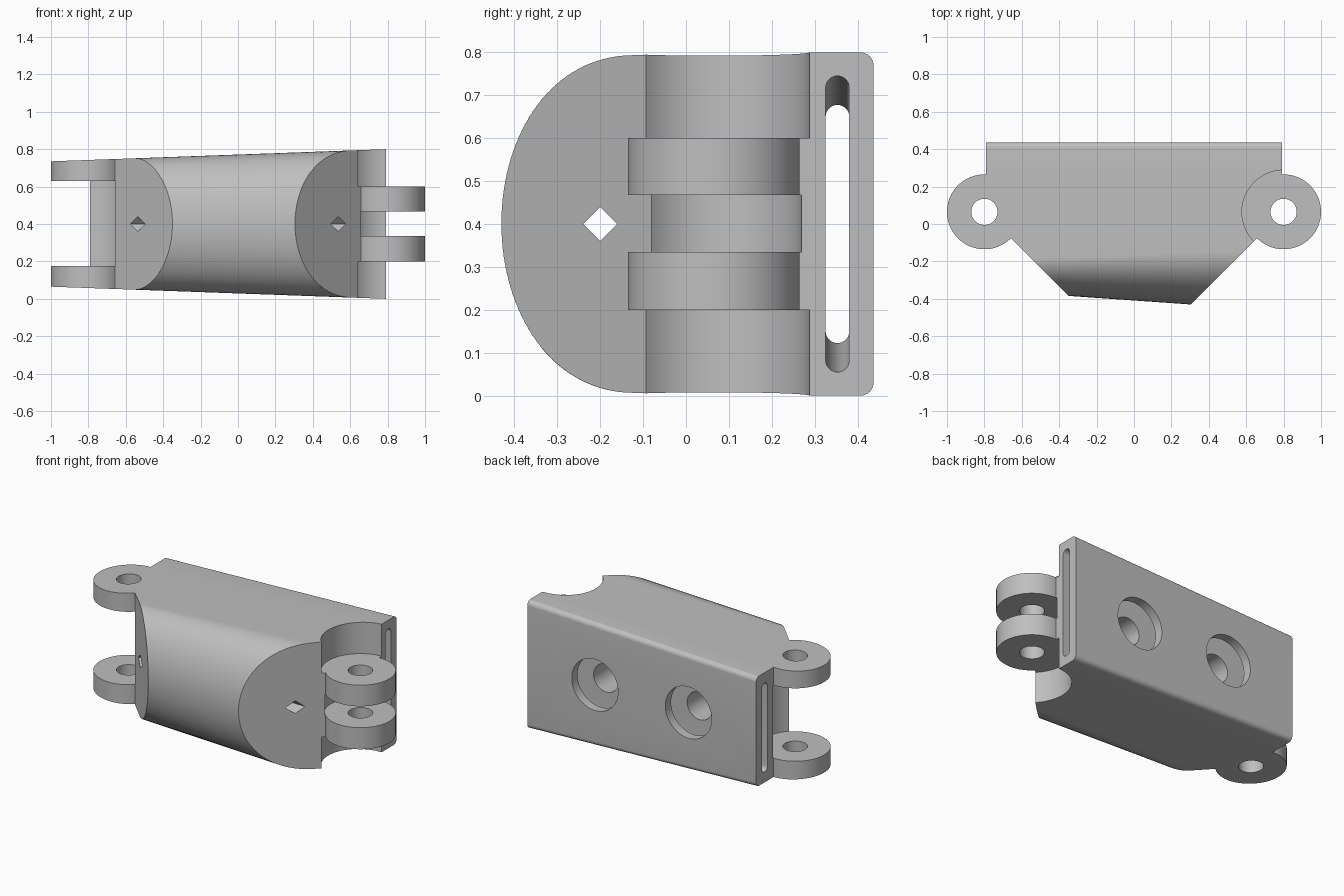
import bpy, bmesh
from math import sin, cos, pi

cube = bpy.data.objects.get("Cube")
if cube:
    bpy.data.objects.remove(cube, do_unlink=True)

PIN_X, PIN_Y, MID_Z = 0.8, 0.065, 0.4   # hinge pin axes and mid height
END_X = 0.79                            # flat ends of the body
BACK_Y = 0.437


def loft(name, ring_a, ring_b):
    """Closed solid between two rings with equal point counts."""
    bm = bmesh.new()
    a = [bm.verts.new(p) for p in ring_a]
    b = [bm.verts.new(p) for p in ring_b]
    bm.faces.new(a)
    bm.faces.new(b)
    for i in range(len(a)):
        j = (i + 1) % len(a)
        bm.faces.new((a[i], a[j], b[j], b[i]))
    bmesh.ops.recalc_face_normals(bm, faces=bm.faces)
    mesh = bpy.data.meshes.new(name)
    bm.to_mesh(mesh)
    bm.free()
    obj = bpy.data.objects.new(name, mesh)
    bpy.context.collection.objects.link(obj)
    return obj


def arc(cy, cz, ry, rz, start, end, n):
    return [(cy + ry * cos(start + (end - start) * i / n),
             cz + rz * sin(start + (end - start) * i / n)) for i in range(n + 1)]


def post(name, x, r, z0, z1, n=96):
    """Upright cylinder on a pin axis."""
    ring = arc(x, PIN_Y, r, r, 0, 2 * pi, n)[:-1]
    return loft(name, [(u, v, z0) for u, v in ring], [(u, v, z1) for u, v in ring])


def bore(name, x, r, y0, y1):
    """Cylinder running front to back at mid height."""
    ring = arc(x, MID_Z, r, r, 0, 2 * pi, 64)[:-1]
    return loft(name, [(u, y0, v) for u, v in ring], [(u, y1, v) for u, v in ring])


def combine(target, tool, operation):
    mod = target.modifiers.new(operation, 'BOOLEAN')
    mod.operation, mod.solver, mod.object = operation, 'EXACT', tool
    bpy.context.view_layer.objects.active = target
    bpy.ops.object.modifier_apply(modifier=mod.name)
    bpy.data.objects.remove(tool, do_unlink=True)


def body_ring(x):
    """Flat back with rounded corners, bulging elliptical front."""
    half = 0.4 + 0.0363 * (x - END_X)
    front = -0.409 - 0.07 * x
    centre = -0.157 + 0.041 * x
    r = 0.03
    pts = arc(centre, MID_Z, centre - front, half, pi / 2, 3 * pi / 2, 64)
    pts += arc(BACK_Y - r, MID_Z - half + r, r, r, -pi / 2, 0, 8)
    pts += arc(BACK_Y - r, MID_Z + half - r, r, r, 0, pi / 2, 8)
    return [(x, y, z) for y, z in pts]


def slot_ring(x):
    """Stadium outline that tapers with the body."""
    r, y = 0.0275, 0.353
    half = 0.345 + 0.0427 * (x - END_X) - r
    pts = arc(y, MID_Z + half, r, r, 0, pi, 16) + arc(y, MID_Z - half, r, r, pi, 2 * pi, 16)
    return [(x, v, w) for v, w in pts]


# Tapered body, trimmed to its plan outline with the left pin disc
body = loft("hinge_link", body_ring(-1.05), body_ring(1.05))
outline = [(-END_X, 0.5), (END_X, 0.5), (END_X, 0.055),
           (0.2, -0.535), (-0.2, -0.535), (-END_X, 0.055)]
plan = loft("plan", [(x, y, -0.2) for x, y in outline], [(x, y, 1.0) for x, y in outline])
combine(plan, post("left_disc", -PIN_X, 0.2, -0.1, 0.9), 'UNION')
combine(body, plan, 'INTERSECT')

# Right knuckles
combine(body, post("right_disc", PIN_X, 0.2, 0.1, 0.7), 'UNION')

# Clearance notches: (pin side, radius, bottom, top)
for side, r, z0, z1 in ((1, 0.223, -0.1, 0.2), (1, 0.223, 0.6, 0.9),
                        (1, 0.205, 0.335, 0.468), (-1, 0.205, 0.175, 0.63)):
    combine(body, post("notch", side * PIN_X, r, z0, z1), 'DIFFERENCE')

# Pin holes and stepped holes in the back
for side in (-1, 1):
    combine(body, post("pin_hole", side * PIN_X, 0.07, -0.2, 1.0, 64), 'DIFFERENCE')
    combine(body, bore("counterbore", side * 0.323, 0.16, 0.36, 0.6), 'DIFFERENCE')
    combine(body, bore("deep_hole", side * 0.323, 0.087, -0.1, 0.5), 'DIFFERENCE')

# Lengthwise strap slot and diamond cord hole
combine(body, loft("slot", slot_ring(-0.95), slot_ring(0.95)), 'DIFFERENCE')
diamond = arc(-0.2, MID_Z, 0.04, 0.04, 0, 2 * pi, 4)[:-1]
combine(body, loft("cord_hole", [(-0.75, y, z) for y, z in diamond],
                   [(0.75, y, z) for y, z in diamond]), 'DIFFERENCE')

# Single grey finish
grey = bpy.data.materials.new("plain_grey")
grey.use_nodes = True
colour = (0.52, 0.52, 0.52, 1)
grey.diffuse_color = colour
grey.node_tree.nodes["Principled BSDF"].inputs["Base Color"].default_value = colour
body.data.materials.clear()
body.data.materials.append(grey)
for face in body.data.polygons:
    face.material_index = 0

bpy.ops.object.select_all(action='DESELECT')
body.select_set(True)
bpy.context.view_layer.objects.active = body
bpy.ops.object.shade_smooth_by_angle(angle=0.5)
